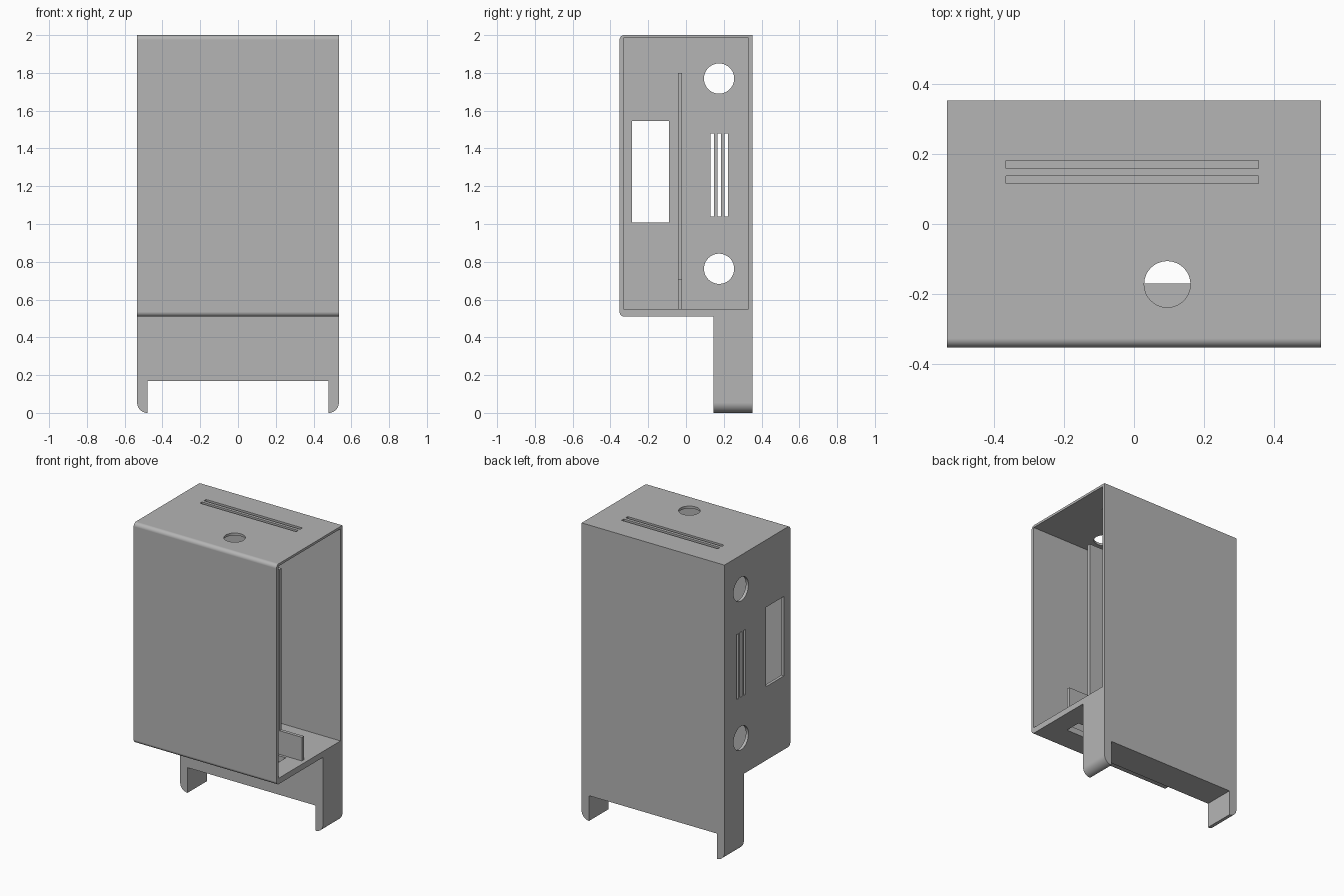
import bpy, bmesh, math
from mathutils import Vector

if "Cube" in bpy.data.objects:
    bpy.data.objects.remove(bpy.data.objects["Cube"])

HX, HY, TOP, FLOOR = 0.534, 0.352, 2.0, 0.51
WALL = 0.02

grey = bpy.data.materials.new("plain grey")
grey.use_nodes = True
grey.diffuse_color = (0.46, 0.46, 0.46, 1)
grey.node_tree.nodes["Principled BSDF"].inputs["Base Color"].default_value = (0.46, 0.46, 0.46, 1)


def extrude(name, points, to_3d, start, end):
    """Solid made by sweeping a flat outline along one axis."""
    bm = bmesh.new()
    face = bm.faces.new([bm.verts.new(to_3d(a, b, start)) for a, b in points])
    swept = bmesh.ops.extrude_face_region(bm, geom=[face])["geom"]
    shift = Vector(to_3d(0, 0, end)) - Vector(to_3d(0, 0, start))
    bmesh.ops.translate(bm, vec=shift, verts=[v for v in swept if isinstance(v, bmesh.types.BMVert)])
    bmesh.ops.recalc_face_normals(bm, faces=bm.faces)
    mesh = bpy.data.meshes.new(name)
    bm.to_mesh(mesh)
    bm.free()
    mesh.materials.append(grey)
    obj = bpy.data.objects.new(name, mesh)
    bpy.context.collection.objects.link(obj)
    return obj


def along_x(a, b, d):
    return (d, a, b)


def along_y(a, b, d):
    return (a, d, b)


def along_z(a, b, d):
    return (a, b, d)


def rect(a0, a1, b0, b1):
    return [(a0, b0), (a1, b0), (a1, b1), (a0, b1)]


def arc(ca, cb, r, start, end, steps):
    angles = [math.radians(start + (end - start) * i / steps) for i in range(steps + 1)]
    return [(ca + r * math.cos(t), cb + r * math.sin(t)) for t in angles]


def circle(ca, cb, r):
    return arc(ca, cb, r, 0, 360, 48)[:-1]


def cut(target, cutter):
    mod = target.modifiers.new("cut", "BOOLEAN")
    mod.operation = "DIFFERENCE"
    mod.solver = "EXACT"
    mod.object = cutter
    bpy.context.view_layer.objects.active = target
    bpy.ops.object.modifier_apply(modifier=mod.name)
    bpy.data.objects.remove(cutter)


# Housing: side outline with rounded front edges and a long rear foot
R = 0.025
outline = (arc(-HY + R, TOP - R, R, 90, 180, 8) + arc(-HY + R, FLOOR + R, R, 180, 270, 8)
           + [(0.145, FLOOR), (0.145, 0), (HY, 0), (HY, TOP)])
housing = extrude("housing", outline, along_x, -HX, HX)

# Round the outer bottom corners of the legs
bm = bmesh.new()
bm.from_mesh(housing.data)
corners = [e for e in bm.edges if all(v.co.z < 0.001 for v in e.verts)
           and abs(e.verts[0].co.x - e.verts[1].co.x) < 0.001]
bmesh.ops.bevel(bm, geom=corners, offset=0.054, segments=10, profile=0.5, affect="EDGES")
bm.to_mesh(housing.data)
bm.free()

# Hollow interior, open on the left side
cut(housing, extrude("cavity", rect(-HY + WALL, HY - WALL, 0.55, 1.984), along_x, -HX + WALL, 1))

# Gap between the legs
cut(housing, extrude("leg_gap", rect(-0.478, 0.478, -0.1, 0.17), along_y, 0, 1))

# Openings in the closed side wall: screen window, round holes, vents
side_holes = [rect(-0.285, -0.09, 1.008, 1.545), circle(0.175, 1.77, 0.08), circle(0.175, 0.763, 0.08)]
side_holes += [rect(y - 0.009, y + 0.009, 1.04, 1.48) for y in (0.138, 0.175, 0.213)]
for shape in side_holes:
    cut(housing, extrude("side_hole", shape, along_x, -1, -0.45))

# Openings in the roof: cable hole and two slots
for shape in [circle(0.095, -0.172, 0.066), rect(-0.365, 0.355, 0.115, 0.137), rect(-0.365, 0.355, 0.158, 0.181)]:
    cut(housing, extrude("roof_hole", shape, along_z, 1.9, 2.1))

# Opening in the floor
cut(housing, extrude("floor_hole", rect(-0.4, 0.4, -0.17, -0.06), along_z, 0.4, 0.6))

# Upright divider with a longer low step
divider = extrude("divider", [(-HX + 0.01, 0.545), (0.507, 0.545), (0.507, 0.71), (0.34, 0.71),
                              (0.34, 1.8), (-HX + 0.01, 1.8)], along_y, -0.042, -0.02)

# Smooth curves while keeping flat faces crisp
bpy.ops.object.select_all(action="DESELECT")
for obj in (housing, divider):
    obj.select_set(True)
bpy.context.view_layer.objects.active = housing
bpy.ops.object.shade_smooth_by_angle(angle=math.radians(30))
for obj in (housing, divider):
    weighted = obj.modifiers.new("weighted normals", "WEIGHTED_NORMAL")
    weighted.keep_sharp = True
